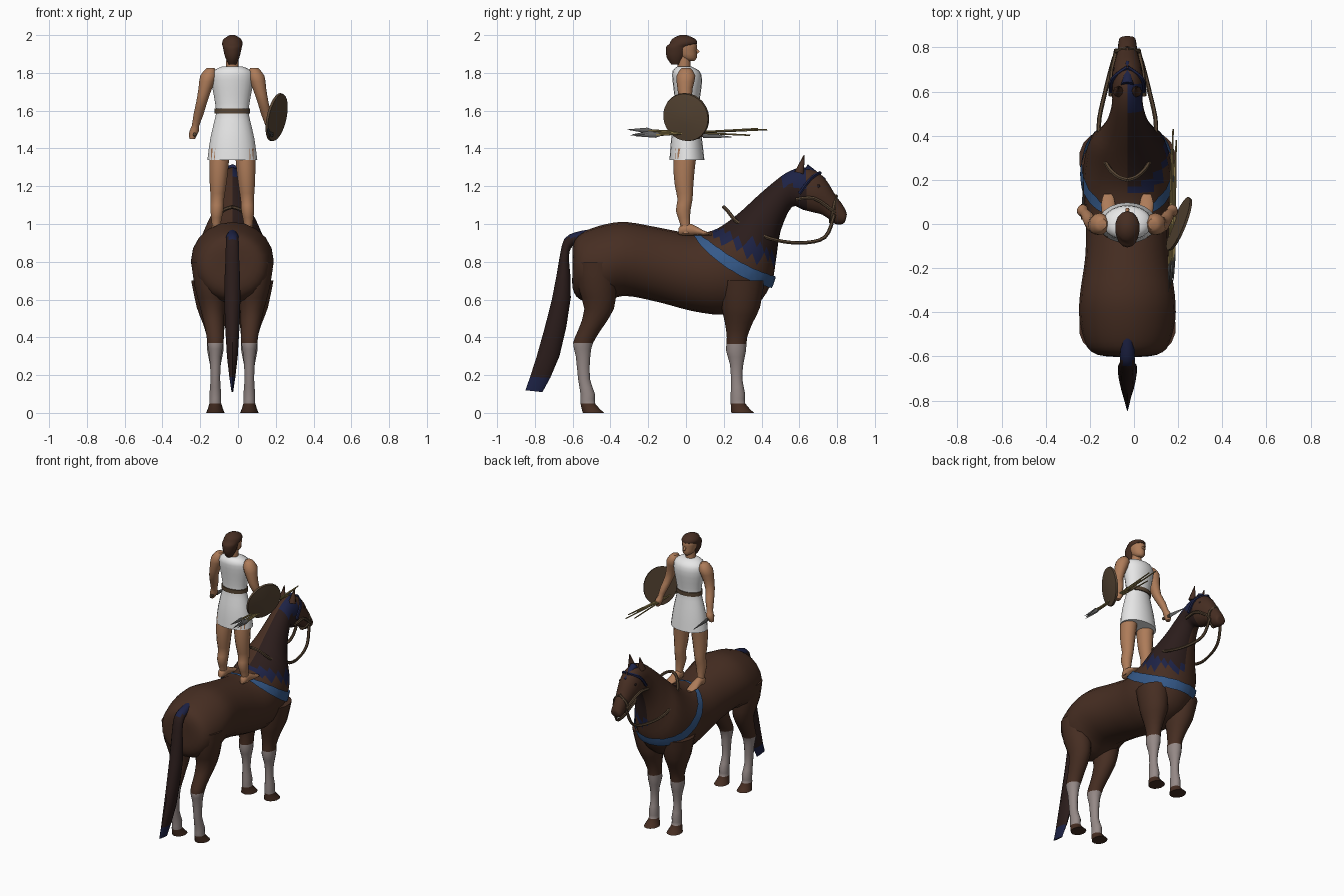
import bpy, bmesh, math
from mathutils import Vector

if "Cube" in bpy.data.objects:
    bpy.data.objects.remove(bpy.data.objects["Cube"])

CENTRE = -.03  # centre line of horse and rider


def material(name, *rgb):
    mat = bpy.data.materials.new(name)
    mat.use_nodes = True
    mat.diffuse_color = (*rgb, 1)
    shader = mat.node_tree.nodes["Principled BSDF"]
    shader.inputs["Base Color"].default_value = (*rgb, 1)
    shader.inputs["Roughness"].default_value = .8
    return mat


BROWN = material("chestnut brown", .062, .027, .016)
DARK = material("dark mane", .024, .012, .011)
NAVY = material("navy", .012, .016, .06)
BLUE = material("strap blue", .035, .1, .25)
SKIN = material("skin", .42, .2, .1)
WHITE = material("white cloth", .8, .8, .8)
GREY = material("stocking grey", .3, .25, .24)
LEATHER = material("leather", .095, .06, .034)
WOOD = material("spear wood", .27, .2, .07)
STEEL = material("steel", .12, .12, .12)


def activate(obj):
    bpy.ops.object.select_all(action='DESELECT')
    obj.select_set(True)
    bpy.context.view_layer.objects.active = obj


def add_object(name, data):
    obj = bpy.data.objects.new(name, data)
    bpy.context.collection.objects.link(obj)
    activate(obj)
    return obj


def from_bmesh(name, bm, mats, rule=None):
    bmesh.ops.recalc_face_normals(bm, faces=bm.faces)
    if rule:
        for face in bm.faces:
            face.material_index = rule(face.calc_center_median())
    mesh = bpy.data.meshes.new(name)
    bm.to_mesh(mesh)
    bm.free()
    for mat in mats:
        mesh.materials.append(mat)
    obj = add_object(name, mesh)
    bpy.ops.object.shade_smooth_by_angle(angle=math.radians(50))
    return obj


def spline(rows, steps):
    """Catmull-Rom refinement of a list of equal-length rows."""
    last = len(rows) - 1
    result = []
    for i in range(last):
        near = [rows[max(0, min(last, i + k))] for k in (-1, 0, 1, 2)]
        for s in range(steps):
            t = s / steps
            result.append([b + .5 * t * (c - a + t * (2 * a - 5 * b + 4 * c - d + t * (3 * (b - c) + d - a)))
                           for a, b, c, d in zip(*near)])
    return result + [list(rows[last])]


def loft(name, rings, mats, rule=None, offset=lambda z: 0, sides=14, steps=2):
    """Each ring: one edge (y, z), the opposite edge (y, z), half width."""
    bm = bmesh.new()
    loops = []
    for y1, z1, y2, z2, width in spline(rings, steps):
        near, far = Vector((0, y1, z1)), Vector((0, y2, z2))
        middle = (near + far) / 2
        middle.x = CENTRE + offset(middle.z)
        loop = []
        for k in range(sides):
            turn = math.tau * k / sides
            loop.append(bm.verts.new(middle + Vector((width, 0, 0)) * math.sin(turn)
                                     + (near - far) / 2 * math.cos(turn)))
        loops.append(loop)
    for lower, upper in zip(loops, loops[1:]):
        for k in range(sides):
            m = (k + 1) % sides
            bm.faces.new((lower[k], lower[m], upper[m], upper[k]))
    bm.faces.new(loops[0])
    bm.faces.new(loops[-1])
    return from_bmesh(name, bm, mats, rule)


def limb(name, rows, mats, depth, **options):
    """Level oval rings given as (y, z, half width), with a fixed depth ratio."""
    rings = [(y + r * depth, z, y - r * depth, z, r) for y, z, r in rows]
    return loft(name, rings, mats, **options)


def cone(name, start, end, radius_start, radius_end, mat, sides=8, flat=1):
    """Tapered bar between two points, optionally flattened."""
    start, end = Vector(start), Vector(end)
    axis = end - start
    bm = bmesh.new()
    bmesh.ops.create_cone(bm, cap_ends=True, segments=sides, depth=axis.length,
                          radius1=radius_start, radius2=radius_end)
    bmesh.ops.scale(bm, vec=(flat, 1, 1), verts=bm.verts)
    obj = from_bmesh(name, bm, [mat])
    obj.rotation_euler = axis.to_track_quat('Z', 'Y').to_euler()
    obj.location = (start + end) / 2
    return obj


def cord(name, points, side, mat, radius=.01):
    curve = bpy.data.curves.new(name, 'CURVE')
    curve.dimensions = '3D'
    curve.bevel_depth, curve.bevel_resolution = radius, 1
    points = spline(points, 4)
    line = curve.splines.new('POLY')
    line.points.add(len(points) - 1)
    for point, (x, y, z) in zip(line.points, points):
        point.co = (CENTRE + side * x, y, z, 1)
    curve.materials.append(mat)
    add_object(name, curve)
    bpy.ops.object.convert(target='MESH')
    bpy.ops.object.shade_smooth_by_angle(angle=math.radians(50))


# Horse trunk, neck and head in one skin; the mane hangs on the +x side
def mane_rule(c):
    fringe = 1 - .46 * c.y
    if c.x < CENTRE - .01 or not .14 < c.y < .64 or c.z < fringe:
        return 0
    return 2 if c.z < fringe + .06 or (c.y > .5 and c.z > 1.2) else 1


trunk = loft("horse_body", [
    (-.6, .88, -.6, .76, .05), (-.58, .93, -.6, .66, .14), (-.53, .965, -.56, .6, .19),
    (-.42, 1, -.45, .58, .217), (-.31, 1.01, -.33, .62, .215), (-.14, .98, -.14, .585, .19),
    (.03, .95, .03, .54, .19), (.14, .965, .2, .52, .205), (.22, 1.01, .36, .56, .195),
    (.3, 1.075, .45, .68, .17), (.37, 1.14, .475, .8, .125), (.45, 1.21, .5, .96, .09),
    (.53, 1.27, .56, 1.09, .07), (.61, 1.3, .62, 1.075, .07), (.68, 1.285, .68, 1.06, .07),
    (.74, 1.235, .72, 1.05, .06), (.79, 1.155, .765, 1.02, .046), (.83, 1.1, .79, 1, .042),
    (.85, 1.06, .83, 1, .036), (.85, 1.04, .845, 1.02, .02)],
    [BROWN, DARK, NAVY], mane_rule, sides=20, steps=3)

loft("tail", [
    (-.52, .97, -.52, .91, .03), (-.59, .955, -.58, .895, .034), (-.645, .92, -.61, .87, .036),
    (-.67, .82, -.62, .81, .038), (-.71, .6, -.61, .61, .045), (-.79, .3, -.67, .3, .03),
    (-.85, .12, -.76, .11, .005)],
    [DARK, NAVY], lambda c: int(c.z < .22 or c.z > .92), sides=10)


def stocking(c):
    return int(.05 < c.z < .38)


# Parts that repeat left and right
for side, tag in ((-1, "right"), (1, "left")):
    def leg_spread(z):
        return side * (.09 + .1 * max(0, z - .4))

    def rider_leg_spread(z):
        return side * (.13 - .045 * z)

    def arm_spread(z):
        return side * (.59 - .26 * z)

    # Horse legs, ears and eyes
    limb(tag + "_hind_leg", [
        (-.47, .8, .09), (-.47, .67, .085), (-.46, .55, .065), (-.51, .44, .05), (-.545, .37, .044),
        (-.545, .3, .032), (-.54, .18, .026), (-.52, .1, .032), (-.52, .05, .032), (-.49, 0, .047)],
        [BROWN, GREY], 1.2, rule=stocking, offset=leg_spread)
    limb(tag + "_fore_leg", [
        (.295, .7, .1), (.29, .56, .085), (.28, .48, .062), (.27, .4, .045), (.265, .33, .044),
        (.268, .26, .03), (.268, .18, .025), (.275, .1, .032), (.275, .05, .032), (.3, 0, .05)],
        [BROWN, GREY], 1.2, rule=stocking, offset=leg_spread)
    ear_x = CENTRE + side * .04
    cone(tag + "_ear", (ear_x, .6, 1.27), (ear_x, .625, 1.365), .026, .002, BROWN)
    cone(tag + "_eye", (ear_x, .7, 1.2), (ear_x + side * .025, .7, 1.2), .016, .008, DARK)

    # Bridle and reins
    cord(tag + "_rein", [(.045, .785, 1.05), (.065, .735, .93), (.1, .6, .9), (.13, .44, .925),
                         (.1, .285, 1), (.05, .22, 1.07), (0, .2, 1.09)], side, LEATHER)
    cord(tag + "_cheek_strap", [(.076, .58, 1.13), (.072, .68, 1.135), (.05, .79, 1.06)], side, LEATHER)
    cord(tag + "_brow_strap", [(.074, .6, 1.16), (.065, .66, 1.24), (0, .71, 1.27)], side, NAVY)
    cord(tag + "_noseband", [(0, .795, 1.15), (.046, .785, 1.1), (.044, .775, 1.05), (0, .765, 1.01)],
         side, LEATHER)

    # Rider limbs
    limb(tag + "_rider_leg", [
        (0, 1.4, .055), (-.01, 1.3, .052), (-.01, 1.2, .044), (-.005, 1.13, .036),
        (-.015, 1.07, .035), (-.005, 1, .024), (0, .95, .025)], [SKIN], 1.1, offset=rider_leg_spread)
    loft(tag + "_foot", [
        (-.04, .975, -.04, .945, .014), (-.02, 1, -.02, .94, .026), (.03, 1, .03, .94, .027),
        (.09, .967, .09, .94, .033), (.135, .95, .135, .94, .02)], [SKIN], offset=rider_leg_spread)
    limb(tag + "_arm", [
        (0, 1.825, .022), (0, 1.785, .045), (-.005, 1.72, .037), (0, 1.65, .03), (.03, 1.58, .027),
        (.05, 1.52, .02), (.06, 1.49, .026), (.055, 1.45, .015)], [SKIN], 1.1, offset=arm_spread)

# Forelock
cone("forelock", (CENTRE, .63, 1.29), (CENTRE, .735, 1.235), .03, .008, NAVY)

# Breast strap, drawn tight onto the trunk
bm = bmesh.new()
around, across = 56, 5
grid = []
for i in range(around):
    turn = math.tau * i / around
    forward, out = math.cos(turn), math.sin(turn)
    row = []
    for j in range(across):
        rise = j / (across - 1) - .5
        row.append(bm.verts.new((CENTRE + .22 * out,
                                 .26 + .22 * forward + .02 * rise,
                                 .82 - .135 * forward - .04 * out * out + .065 * rise)))
    grid.append(row)
for i in range(around):
    here, there = grid[i], grid[(i + 1) % around]
    for j in range(across - 1):
        bm.faces.new((here[j], there[j], there[j + 1], here[j + 1]))
strap = from_bmesh("breast_strap", bm, [BLUE])
wrap = strap.modifiers.new("fit", 'SHRINKWRAP')
wrap.target, wrap.offset, wrap.wrap_mode = trunk, .012, 'ABOVE_SURFACE'

# Rider tunic, belt, neck, head and hair
limb("tunic", [
    (.005, 1.34, .132), (.003, 1.45, .117), (.004, 1.55, .094), (.005, 1.6, .086),
    (.007, 1.68, .098), (.007, 1.76, .112), (0, 1.81, .102), (-.01, 1.835, .05)], [WHITE], .7, sides=20)
limb("belt", [(.005, 1.585, .094), (.005, 1.612, .094)], [LEATHER], .72, sides=20, steps=1)
limb("neck", [(-.01, 1.8, .035), (-.01, 1.9, .032)], [SKIN], 1, steps=1)
limb("head", [(.025, 1.863, .016), (.012, 1.88, .036), (0, 1.92, .045), (0, 1.95, .046), (0, 1.98, .03)],
     [SKIN], 1.25)
cone("nose", (CENTRE, .045, 1.932), (CENTRE, .067, 1.907), .007, .009, SKIN)
limb("hair", [(-.052, 1.845, .02), (-.052, 1.88, .038), (-.044, 1.92, .048), (-.036, 1.94, .052),
              (-.014, 1.955, .056), (-.012, 1.98, .047), (-.015, 2, .014)], [BROWN], 1.3)

# Round shield, slightly domed, tilted outwards
normal = Vector((1, -.4, -.22)).normalized()
middle = Vector((.205, 0, 1.565))
rim = middle + normal * .006
cone("shield_board", middle - normal * .006, rim, .13, .127, LEATHER, 28)
cone("shield_dome", rim, rim + normal * .012, .127, .04, LEATHER, 28)

# Bundle of spears, heads pointing to -y
for i, (tip, tilt) in enumerate(((.34, -.03), (.43, .03), (.29, .02), (.38, .04))):
    x = .158 + .007 * i
    back = Vector((x, -.31 + .015 * i, 1.485 - tilt / 2))
    front = Vector((x + .012, tip, 1.485 + tilt / 2))
    neck = back.lerp(front, .16)
    number = str(i + 1)
    cone("spear_shaft_" + number, neck, front, .007, .004, WOOD, 6)
    cone("spear_head_" + number, neck, back, .015, .001, STEEL, 6, .5)
    cone("spear_socket_" + number, neck, neck.lerp(front, .06), .015, .006, STEEL, 6, .5)

# Short blade in the other hand
cone("blade", (-.23, .09, 1.47), (-.23, .24, 1.46), .016, .002, STEEL, 6, .4)
cone("blade_grip", (-.23, .02, 1.475), (-.23, .09, 1.47), .01, .01, LEATHER)
